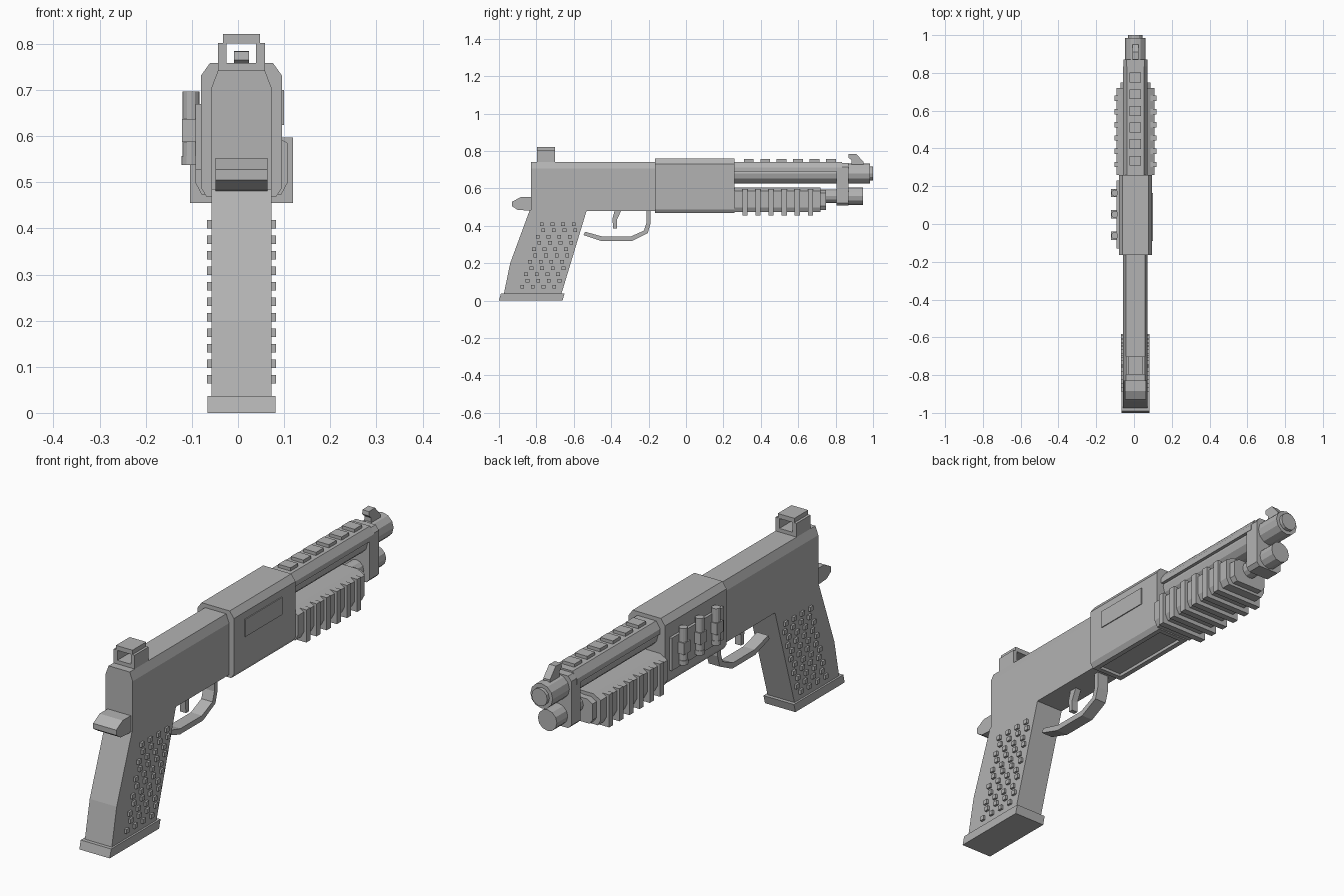
import bpy, bmesh, math
from mathutils import Matrix, Vector

cube = bpy.data.objects.get("Cube")
if cube:
    bpy.data.objects.remove(cube, do_unlink=True)

CX = 0.0075  # centre plane of the main parts

grey = bpy.data.materials.new("plain_grey")
grey.use_nodes = True
COLOUR = (0.45, 0.45, 0.45, 1)
grey.diffuse_color = COLOUR
grey.node_tree.nodes["Principled BSDF"].inputs["Base Color"].default_value = COLOUR


def finish(name, bm):
    bmesh.ops.recalc_face_normals(bm, faces=bm.faces)
    mesh = bpy.data.meshes.new(name)
    bm.to_mesh(mesh)
    bm.free()
    mesh.materials.append(grey)
    obj = bpy.data.objects.new(name, mesh)
    bpy.context.collection.objects.link(obj)
    return obj


def add_prism(bm, points, depth):
    """Extrude a closed loop of 3D points along depth."""
    face = bm.faces.new([bm.verts.new(p) for p in points])
    out = bmesh.ops.extrude_face_region(bm, geom=[face])["geom"]
    bmesh.ops.translate(bm, vec=depth, verts=[v for v in out if isinstance(v, bmesh.types.BMVert)])


def side_prism(name, profile, half):
    """Side profile in (y, z), extruded across x."""
    bm = bmesh.new()
    add_prism(bm, [(CX - half, y, z) for y, z in profile], Vector((2 * half, 0, 0)))
    return finish(name, bm)


def add_long(bm, half, y0, y1, z0, z1, top=(0, 0), low=(0, 0)):
    """Box along y with chamfered top and bottom edges (width, height)."""
    right = [(half - low[0], z0), (half, z0 + low[1]), (half, z1 - top[1]), (half - top[0], z1)]
    if not any(top):
        right.pop()
    if not any(low):
        right.pop(0)
    loop = right + [(-x, z) for x, z in reversed(right)]
    add_prism(bm, [(CX + x, y0, z) for x, z in loop], Vector((0, y1 - y0, 0)))


def long_part(name, *args, **kw):
    bm = bmesh.new()
    add_long(bm, *args, **kw)
    return finish(name, bm)


def add_box(bm, centre, size):
    bmesh.ops.create_cube(bm, size=1, matrix=Matrix.Translation(centre) @ Matrix.Diagonal((*size, 1)))


def add_rod(bm, centre, radius, length, axis, sides=12):
    turn = Matrix.Rotation(math.pi / 2, 4, "X") if axis == "Y" else Matrix()
    bmesh.ops.create_cone(bm, cap_ends=True, segments=sides, radius1=radius, radius2=radius,
                          depth=length, matrix=Matrix.Translation(centre) @ turn)


def rods(name, z, sections):
    bm = bmesh.new()
    for radius, y0, y1 in sections:
        add_rod(bm, (CX, (y0 + y1) / 2, z), radius, y1 - y0, "Y")
    return finish(name, bm)


# Rear body and receiver, with a loading recess underneath
long_part("rear_body", 0.065, -0.83, -0.16, 0.48, 0.742, top=(0.014, 0.037))
bm = bmesh.new()
add_long(bm, 0.088, -0.165, 0.26, 0.468, 0.759, top=(0.02, 0.028), low=(0.013, 0.02))
bm.normal_update()
under = min(bm.faces, key=lambda f: f.calc_center_median().z)
bmesh.ops.recalc_face_normals(bm, faces=bm.faces)
bmesh.ops.inset_region(bm, faces=[under], thickness=0.03, depth=0)
bmesh.ops.inset_region(bm, faces=[under], thickness=0.002, depth=-0.012)
finish("receiver", bm)
bm = bmesh.new()
add_box(bm, (0.0965, 0.037, 0.662), (0.006, 0.255, 0.076))
finish("ejection_cover", bm)

# Top shield and its rail teeth
long_part("top_shield", 0.065, 0.26, 0.835, 0.69, 0.742, top=(0.02, 0.03))
bm = bmesh.new()
for i in range(6):
    add_box(bm, (CX, 0.335 + 0.088 * i, 0.747), (0.06, 0.052, 0.018))
finish("rail_teeth", bm)

# Barrel, lower tube and the clamp that joins them
rods("barrel", 0.679, [(0.054, 0.25, 0.985), (0.038, 0.985, 1.0)])
rods("lower_tube", 0.558, [(0.036, 0.25, 0.87), (0.046, 0.865, 0.945)])
long_part("barrel_clamp", 0.063, 0.805, 0.87, 0.508, 0.735, top=(0.015, 0.02), low=(0.015, 0.015))

# Ribbed forend
bm = bmesh.new()
add_long(bm, 0.1, 0.26, 0.72, 0.473, 0.605, top=(0.035, 0.02), low=(0.014, 0.026))
add_long(bm, 0.08, 0.72, 0.748, 0.485, 0.59, top=(0.025, 0.015), low=(0.014, 0.02))
finish("forend", bm)
bm = bmesh.new()
for i in range(6):
    add_long(bm, 0.112, 0.301 + 0.07 * i, 0.329 + 0.07 * i, 0.455, 0.597)
finish("forend_ribs", bm)

# Shell carrier on the right side
bm = bmesh.new()
add_box(bm, (-0.086, 0.05, 0.598), (0.013, 0.36, 0.143))
for i in range(3):
    y = -0.062 + 0.113 * i
    add_rod(bm, (-0.102, y, 0.618), 0.018, 0.158, "Z")
    add_rod(bm, (-0.102, y, 0.547), 0.02, 0.02, "Z")
    add_box(bm, (-0.104, y, 0.612), (0.035, 0.044, 0.05))
finish("shell_carrier", bm)

# Grip, foot plate and staggered grip studs
side_prism("grip", [(-0.53, 0.485), (-0.835, 0.485), (-0.94, 0.2), (-0.975, 0.03), (-0.668, 0.03)], 0.065)
side_prism("grip_foot", [(-0.65, 0.037), (-0.99, 0.037), (-1, 0), (-0.66, 0)], 0.0735)
bm = bmesh.new()
for row in range(11):
    for col in range(4):
        y = -0.765 - 0.0105 * row + 0.057 * col + (0.012 if row % 2 else -0.006)
        add_box(bm, (CX, y, 0.409 - 0.0336 * row), (0.15, 0.02, 0.019))
finish("grip_studs", bm)

# Beavertail, trigger and trigger guard
side_prism("beavertail", [(-0.82, 0.553), (-0.885, 0.553), (-0.93, 0.528), (-0.93, 0.505),
                          (-0.9, 0.485), (-0.82, 0.48)], 0.056)
side_prism("trigger", [(-0.345, 0.485), (-0.38, 0.485), (-0.393, 0.44), (-0.39, 0.385),
                       (-0.37, 0.385), (-0.37, 0.43)], 0.014)
side_prism("trigger_guard", [(-0.548, 0.35), (-0.45, 0.318), (-0.29, 0.318), (-0.205, 0.36), (-0.19, 0.41),
                             (-0.19, 0.48), (-0.212, 0.48), (-0.212, 0.415), (-0.225, 0.374),
                             (-0.297, 0.342), (-0.445, 0.342), (-0.54, 0.368)], 0.027)

# Rear sight: an open frame
bm = bmesh.new()
for s in (-1, 1):
    add_box(bm, (CX + s * 0.0415, -0.748, 0.769), (0.019, 0.095, 0.066))
add_box(bm, (CX, -0.748, 0.748), (0.064, 0.095, 0.02))
add_box(bm, (CX, -0.748, 0.811), (0.08, 0.095, 0.02))
finish("rear_sight", bm)

# Front sight blade on a small base
side_prism("front_sight", [(0.885, 0.72), (0.885, 0.75), (0.868, 0.765), (0.87, 0.783), (0.91, 0.785),
                           (0.95, 0.74), (0.95, 0.72)], 0.016)
